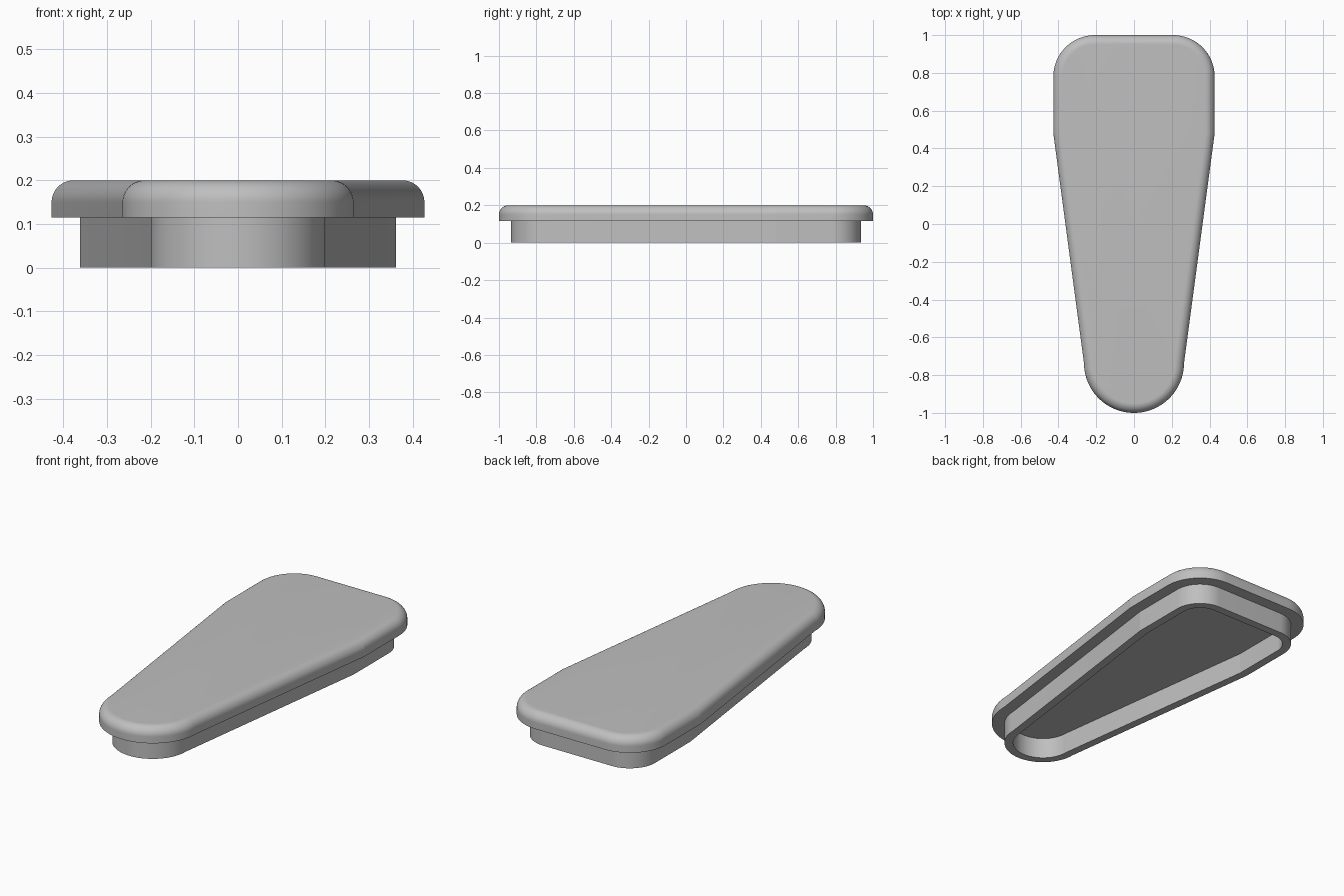
import bpy, bmesh
from math import sin, cos, pi, radians

if "Cube" in bpy.data.objects:
    bpy.data.objects.remove(bpy.data.objects["Cube"])

HALF_WIDTH, CORNER_R, NOSE_R = 0.427, 0.22, 0.265
SHOULDER_Y = 0.48
LEDGE_Z, TOP_Z, FILLET = 0.115, 0.2, 0.05
SKIRT_OUT, SKIRT_IN = 0.065, 0.11

grey = bpy.data.materials.new("plain_grey")
grey.use_nodes = True
grey.diffuse_color = (0.52, 0.52, 0.52, 1)
grey.node_tree.nodes["Principled BSDF"].inputs["Base Color"].default_value = grey.diffuse_color


def arc(cx, cy, r, start, end, steps):
    angles = [start + (end - start) * i / steps for i in range(steps + 1)]
    return [(cx + r * cos(a), cy + r * sin(a)) for a in angles]


def outline(inset):
    """Tapered outline, counter-clockwise, moved inwards by inset."""
    cx, cy = HALF_WIDTH - CORNER_R, 1 - CORNER_R
    r = CORNER_R - inset
    w = HALF_WIDTH - inset
    pts = arc(0, NOSE_R - 1, NOSE_R - inset, -pi, 0, 48)
    pts.append((w, SHOULDER_Y))
    pts += arc(cx, cy, r, 0, pi / 2, 24)
    pts += arc(-cx, cy, r, pi / 2, pi, 24)
    pts.append((-w, SHOULDER_Y))
    return pts


def loft(name, section, closed):
    """Skin outlines given as (inset, z); either capped or closed into a ring."""
    bm = bmesh.new()
    rings = [[bm.verts.new((x, y, z)) for x, y in outline(d)] for d, z in section]
    pairs = list(zip(rings, rings[1:]))
    if closed:
        pairs.append((rings[-1], rings[0]))
    else:
        bm.faces.new(rings[0][::-1])
        bm.faces.new(rings[-1])
    for low, high in pairs:
        for i in range(len(low)):
            j = (i + 1) % len(low)
            bm.faces.new((low[i], low[j], high[j], high[i]))
    bmesh.ops.recalc_face_normals(bm, faces=bm.faces)
    mesh = bpy.data.meshes.new(name)
    bm.to_mesh(mesh)
    bm.free()
    mesh.materials.append(grey)
    obj = bpy.data.objects.new(name, mesh)
    bpy.context.collection.objects.link(obj)
    bpy.ops.object.select_all(action='DESELECT')
    obj.select_set(True)
    bpy.context.view_layer.objects.active = obj
    bpy.ops.object.shade_smooth_by_angle(angle=radians(6.5))
    return obj


# Lid plate with a rounded upper edge
rounded = [(FILLET * (1 - cos(a)), TOP_Z - FILLET + FILLET * sin(a))
           for a in [i * pi / 32 for i in range(17)]]
loft("lid", [(0, LEDGE_Z)] + rounded, closed=False)

# Hollow skirt below the lid, its top edge sunk into the plate
sunk = LEDGE_Z + 0.02
loft("skirt", [(SKIRT_OUT, 0), (SKIRT_OUT, sunk), (SKIRT_IN, sunk), (SKIRT_IN, 0)], closed=True)
